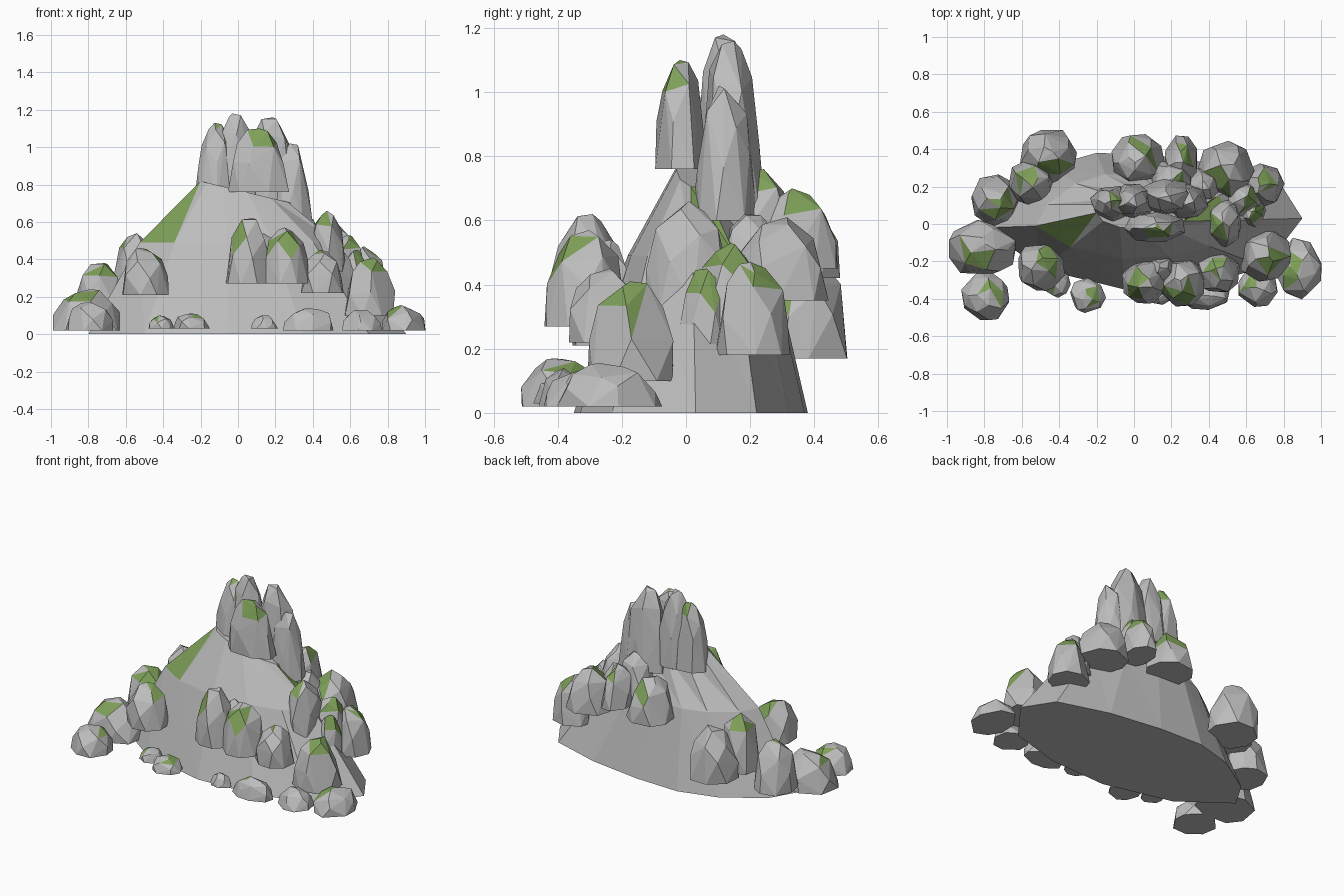
import bpy
import bmesh
import math
import random

cube = bpy.data.objects.get("Cube")
if cube:
    bpy.data.objects.remove(cube, do_unlink=True)

random.seed(11)


def make_material(name, colour):
    mat = bpy.data.materials.new(name)
    mat.use_nodes = True
    mat.diffuse_color = colour
    mat.node_tree.nodes["Principled BSDF"].inputs["Base Color"].default_value = colour
    return mat


STONE = make_material("grey_stone", (0.51, 0.51, 0.51, 1))
MOSS = make_material("green_moss", (0.21, 0.35, 0.1, 1))


def finish(bm, name):
    """Turn a bmesh into a flat-shaded stone and moss object."""
    bmesh.ops.recalc_face_normals(bm, faces=bm.faces[:])
    mesh = bpy.data.meshes.new(name)
    bm.to_mesh(mesh)
    bm.free()
    mesh.materials.append(STONE)
    mesh.materials.append(MOSS)
    obj = bpy.data.objects.new(name, mesh)
    bpy.context.collection.objects.link(obj)
    return obj


# Height fraction, radius fraction and corner count of each ring
BOULDER = [(0, 1, 8), (0.4, 0.93, 5), (0.72, 0.74, 5), (0.95, 0.36, 3)]
SPIRE = [(0, 1, 7), (0.45, 0.84, 5), (0.76, 0.66, 5), (0.97, 0.34, 3)]
# Compass sides anticlockwise from +x
SIDES = ["east", "northeast", "north", "northwest",
         "west", "southwest", "south", "southeast"]


def rock(name, moss, rings, x, y, rx, ry, bottom, top):
    """Convex faceted stone with a flat underside and moss facing one side."""
    bm = bmesh.new()
    height = top - bottom
    for level, radius, count in rings:
        start = random.uniform(0, math.tau)
        for i in range(count):
            angle = start + math.tau * (i + random.uniform(-0.18, 0.18)) / count
            reach = radius * random.uniform(0.95, 1.08)
            lift = level + (random.uniform(-0.07, 0.07) if level else 0)
            bm.verts.new((x + rx * reach * math.cos(angle),
                          y + ry * reach * math.sin(angle),
                          bottom + height * min(lift, 0.98)))
    bm.verts.new((x + rx * random.uniform(-0.2, 0.2),
                  y + ry * random.uniform(-0.2, 0.2), top))
    hull = bmesh.ops.convex_hull(bm, input=bm.verts[:])
    inside = [v for v in hull["geom_interior"] if isinstance(v, bmesh.types.BMVert)]
    bmesh.ops.delete(bm, geom=inside, context="VERTS")
    bmesh.ops.recalc_face_normals(bm, faces=bm.faces[:])
    # Moss covers the upper faces that look towards its side
    if moss in SIDES:
        side = math.tau * SIDES.index(moss) / len(SIDES)
        for face in bm.faces:
            middle = face.calc_center_median()
            facing = math.atan2((middle.y - y) / ry, (middle.x - x) / rx)
            high = middle.z > bottom + height * 0.66
            if high and face.normal.z > 0.25 and math.cos(facing - side) > 0.4:
                face.material_index = 1
    finish(bm, name)


def build_hill():
    """A foot ring, a shoulder ring and a sloping crown, joined by triangles."""
    outline = [(-.8, -.02), (-.5, -.24), (-.05, -.35), (.35, -.33), (.7, -.23), (.9, .03),
               (.78, .22), (.45, .32), (.1, .37), (-.2, .38), (-.45, .31), (-.7, .15)]
    bm = bmesh.new()
    count = len(outline)
    foot, shoulder, crown = [], [], []
    for i, (x, y) in enumerate(outline):
        foot.append(bm.verts.new((x, y, 0)))
        inset = 0.52 if y < 0 else 0.7
        shoulder.append(bm.verts.new((x * 0.62 - 0.03, y * inset, 0.49)))
        angle = math.pi + math.tau * i / count
        cx = 0.05 + 0.25 * math.cos(angle)
        crown.append(bm.verts.new((cx, 0.06 + 0.09 * math.sin(angle), 0.77 - 0.24 * cx)))
    for low, high in ((foot, shoulder), (shoulder, crown)):
        for i in range(count):
            j = (i + 1) % count
            bm.faces.new((low[i], low[j], high[i]))
            bm.faces.new((low[j], high[j], high[i]))
    bm.faces.new(foot)
    bm.faces.new(crown)
    # Mossy slopes at the right front and left end of the shoulder
    for face in bm.faces:
        c = face.calc_center_median()
        right_patch = c.x < -0.34 and c.y < 0
        left_patch = c.x > 0.33 and 0.05 < c.y < 0.1
        if 0.55 < c.z < 0.65 and (right_patch or left_patch):
            face.material_index = 1
    finish(bm, "hill")


build_hill()

# Round boulders: moss side, x, y, radius, bottom, top
round_boulders = [
    ("northeast", -.79, -.39, .13, .02, .17), ("northeast", -.5, -.23, .13, .21, .46),
    ("east", -.25, -.38, .095, .03, .11), ("west", -.41, -.32, .07, .03, .1),
    ("southeast", -.74, .13, .135, .08, .38), ("south", -.46, .36, .155, .17, .49),
    ("northwest", -.55, .22, .125, .2, .54), ("west", .06, -.31, .125, .27, .62),
    ("south", .26, -.31, .13, .27, .57), ("northwest", .45, -.26, .115, .22, .45),
    ("bare", .15, -.24, .085, .27, .54), ("southeast", .7, -.17, .14, .1, .41),
    ("northwest", .66, -.34, .105, .02, .13), ("east", .62, .06, .085, .2, .45),
    ("northeast", .68, .21, .12, .18, .47), ("east", .58, .13, .105, .28, .53),
    ("southwest", .49, .29, .15, .35, .61), ("northeast", .02, .34, .14, .42, .68),
    ("east", .2, .23, .11, .5, .76), ("bare", .37, .2, .095, .42, .62),
]
for number, (moss, x, y, radius, bottom, top) in enumerate(round_boulders, 1):
    rock(f"round_boulder_{number}", moss, BOULDER, x, y, radius, radius, bottom, top)

# Long boulders: moss side, x, y, half width, half depth, bottom, top
long_boulders = [
    ("southwest", -.81, -.13, .19, .15, .02, .24), ("southwest", .48, .01, .1, .14, .33, .66),
    ("west", .38, -.38, .14, .08, .02, .14), ("bare", .14, -.38, .07, .05, .03, .1),
    ("west", .88, -.24, .12, .16, .02, .155), ("northeast", .25, .34, .09, .13, .45, .7),
]
for number, (moss, *size) in enumerate(long_boulders, 1):
    rock(f"long_boulder_{number}", moss, BOULDER, *size)

# Tall summit spires
rock("front_spire", "southeast", SPIRE, .11, -.02, .17, .085, .76, 1.1)
rock("right_spire", "northeast", SPIRE, -.12, .11, .11, .1, .7, 1.13)
rock("centre_spire", "bare", SPIRE, -.01, .12, .12, .1, .7, 1.18)
rock("back_spire", "bare", SPIRE, .18, .14, .16, .1, .64, 1.16)
rock("left_spire", "bare", SPIRE, .28, .12, .12, .1, .6, 1.02)
